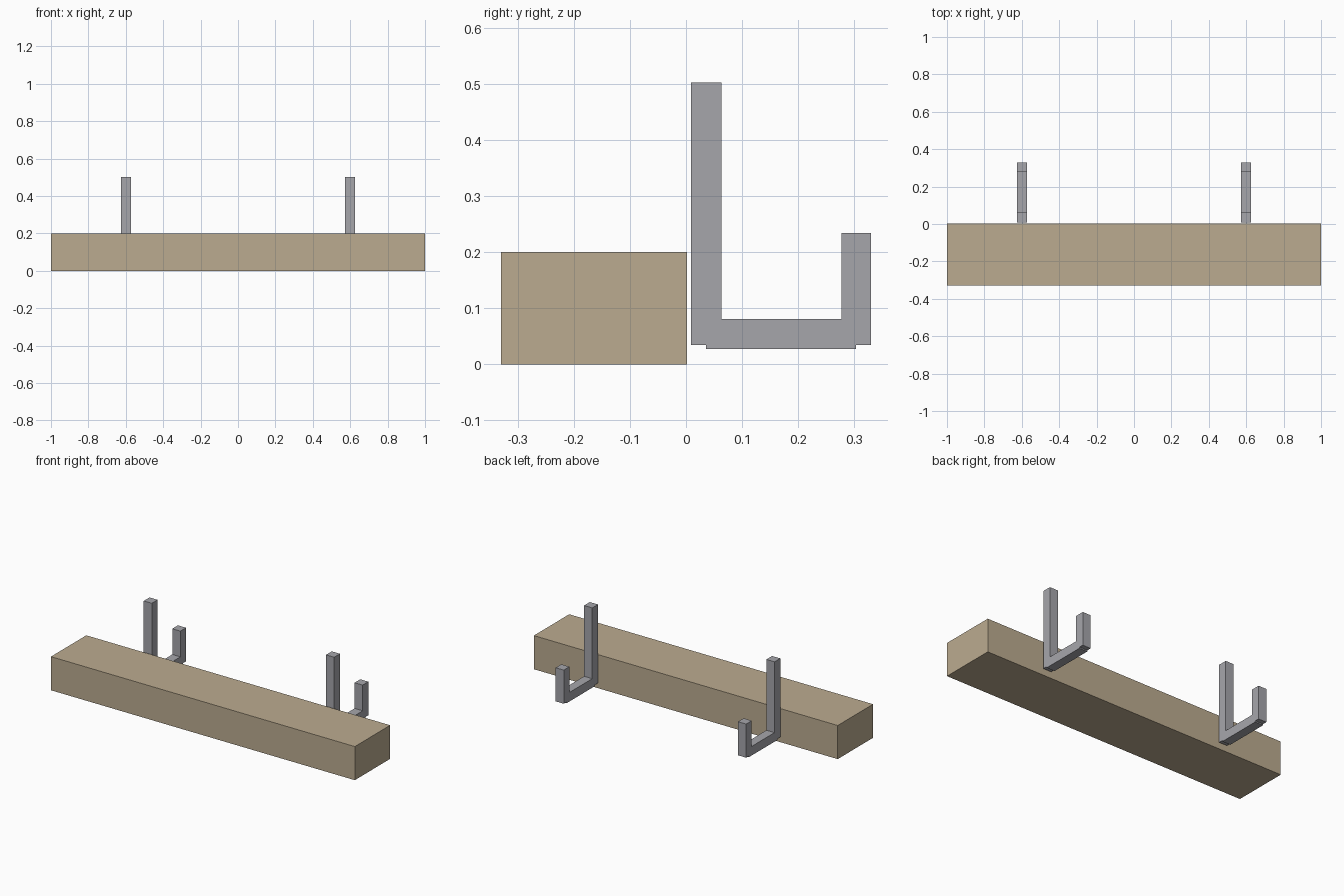
import bpy
from mathutils import Vector

default = bpy.data.objects.get("Cube")
if default:
    bpy.data.objects.remove(default)


def material(name, colour):
    mat = bpy.data.materials.new(name)
    mat.use_nodes = True
    mat.diffuse_color = colour
    mat.node_tree.nodes["Principled BSDF"].inputs["Base Color"].default_value = colour
    return mat


def box(name, low, high, mat):
    """Axis-aligned box between two corners."""
    low, high = Vector(low), Vector(high)
    bpy.ops.mesh.primitive_cube_add(size=1, location=(low + high) / 2)
    obj = bpy.context.object
    obj.name = name
    obj.scale = high - low
    bpy.ops.object.transform_apply(location=False, rotation=False, scale=True)
    obj.data.materials.append(mat)
    return obj


wood = material("pale wood", (0.50, 0.41, 0.28, 1))
metal = material("grey metal", (0.38, 0.38, 0.41, 1))

# Wooden beam
box("beam", (-1, -0.33, 0), (1, 0.002, 0.2), wood)

# Pair of J-shaped hooks behind the beam
half = 0.0267
for side, x in (("left", 0.6), ("right", -0.6)):
    for part, y0, y1, z0, z1 in (
        ("post", 0.009, 0.063, 0.034, 0.502),
        ("arm", 0.036, 0.303, 0.027, 0.081),
        ("tip", 0.277, 0.33, 0.034, 0.234),
    ):
        box(f"{side}_hook_{part}", (x - half, y0, z0), (x + half, y1, z1), metal)
